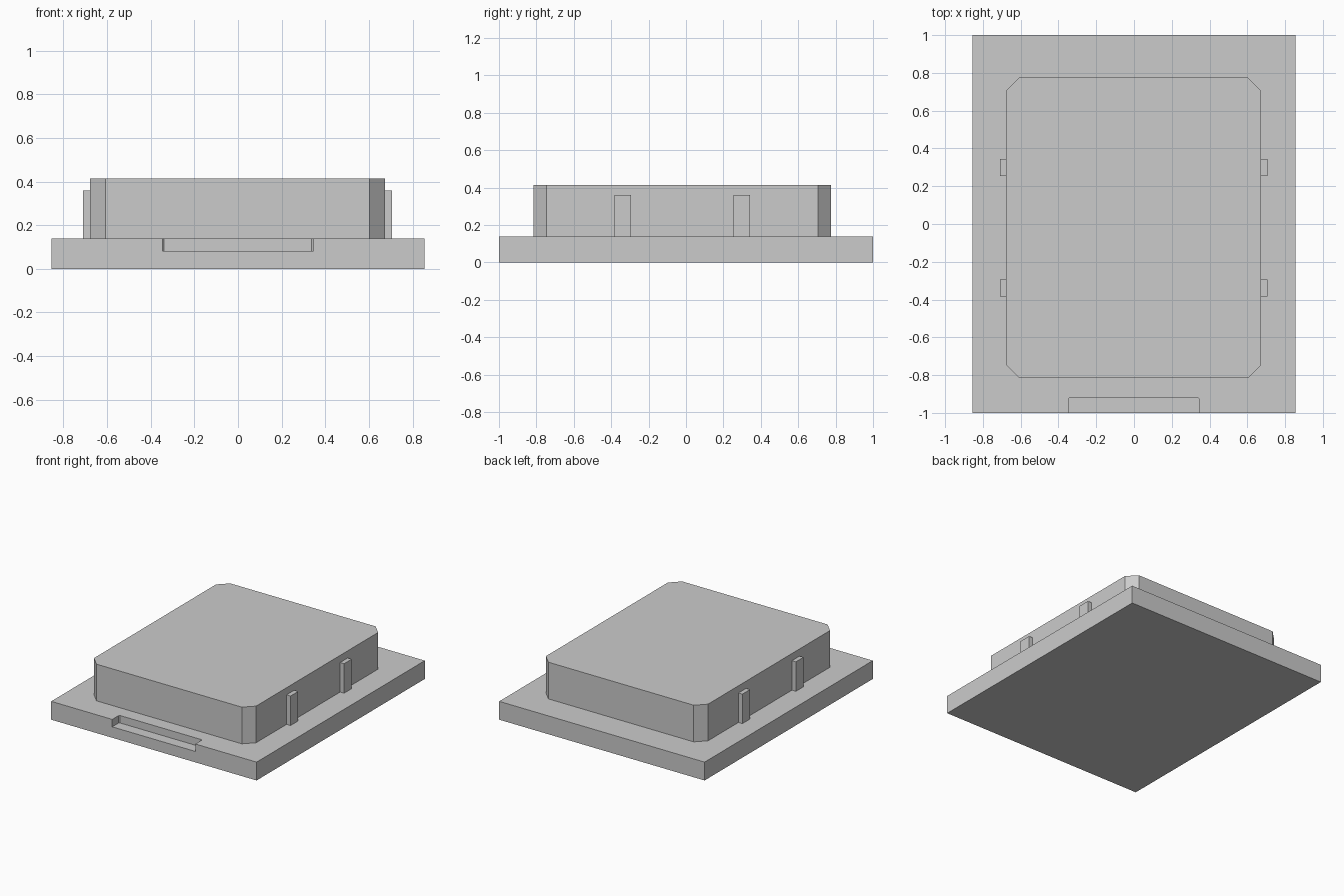
import bpy
import bmesh

cube = bpy.data.objects.get("Cube")
if cube:
    bpy.data.objects.remove(cube, do_unlink=True)

grey = bpy.data.materials.new("plain grey")
grey.use_nodes = True
COLOUR = (0.6, 0.6, 0.6, 1)
grey.diffuse_color = COLOUR
grey.node_tree.nodes["Principled BSDF"].inputs["Base Color"].default_value = COLOUR


def prism(name, outline, z0, z1):
    """Extrude a counter-clockwise outline from z0 up to z1."""
    bm = bmesh.new()
    face = bm.faces.new([bm.verts.new((x, y, z0)) for x, y in outline])
    ext = bmesh.ops.extrude_face_region(bm, geom=[face], use_keep_orig=True)
    top = [v for v in ext["geom"] if isinstance(v, bmesh.types.BMVert)]
    bmesh.ops.translate(bm, verts=top, vec=(0, 0, z1 - z0))
    bmesh.ops.recalc_face_normals(bm, faces=bm.faces)
    mesh = bpy.data.meshes.new(name)
    bm.to_mesh(mesh)
    bm.free()
    mesh.materials.append(grey)
    obj = bpy.data.objects.new(name, mesh)
    bpy.context.collection.objects.link(obj)
    return obj


def rectangle(x0, x1, y0, y1, c=0):
    """Rectangle outline, with corners cut off by c when given."""
    if not c:
        return [(x0, y0), (x1, y0), (x1, y1), (x0, y1)]
    return [(x0 + c, y0), (x1 - c, y0), (x1, y0 + c), (x1, y1 - c),
            (x1 - c, y1), (x0 + c, y1), (x0, y1 - c), (x0, y0 + c)]


BASE_TOP = 0.138
MID_X = -0.002

# Base slab with a finger notch in its front edge
base = prism("base_plate", rectangle(-0.855, 0.855, -1, 1), 0, BASE_TOP)
cutter = prism("notch_cutter", rectangle(-0.347, 0.345, -1.1, -0.918, 0.008), 0.082, 0.3)
cutter.hide_render = True
cut = base.modifiers.new("notch", "BOOLEAN")
cut.operation = "DIFFERENCE"
cut.solver = "EXACT"
cut.object = cutter
bpy.context.view_layer.update()
cut_mesh = bpy.data.meshes.new_from_object(
    base.evaluated_get(bpy.context.evaluated_depsgraph_get()))
base.modifiers.clear()
base.data = cut_mesh
bpy.data.objects.remove(cutter, do_unlink=True)

# Raised block with chamfered vertical corners
prism("raised_block", rectangle(MID_X - 0.675, MID_X + 0.675, -0.816, 0.775, 0.07),
      BASE_TOP, 0.414)

# Two upright ribs on each side
for side, sign in (("left", 1), ("right", -1)):
    for end, y in (("front", -0.338), ("back", 0.298)):
        xs = sorted(MID_X + sign * d for d in (0.675, 0.708))
        prism(f"{side}_{end}_rib", rectangle(*xs, y - 0.045, y + 0.045),
              BASE_TOP, 0.36)
